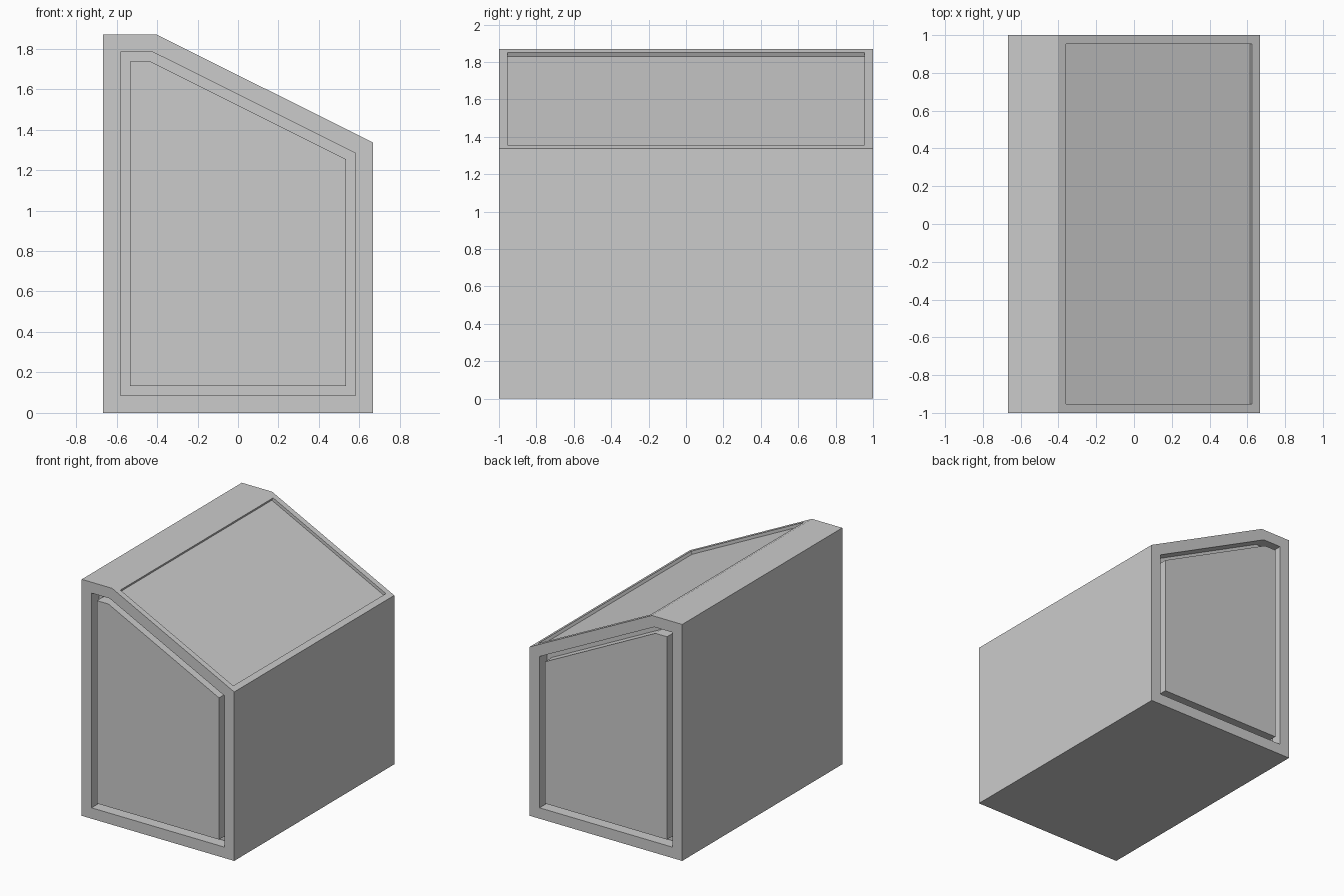
import bpy, bmesh
from mathutils import Vector

if "Cube" in bpy.data.objects:
    bpy.data.objects.remove(bpy.data.objects["Cube"])

# Side profile (x, z) of the slant-topped case
PROFILE = [(-0.667, 0), (0.667, 0), (0.667, 1.336), (-0.402, 1.87), (-0.667, 1.87)]


def step(bm, face, inset, depth):
    """Inset a face, or push it along its normal; the face stays the inner one."""
    bmesh.ops.inset_individual(bm, faces=[face], thickness=inset,
                               depth=depth, use_even_offset=True)


# Solid case, extruded front to back
bm = bmesh.new()
front = bm.faces.new([bm.verts.new((x, -1, z)) for x, z in PROFILE])
back = bm.faces.new([bm.verts.new((x, 1, z)) for x, z in reversed(PROFILE)])
fv = list(front.verts)
bv = list(back.verts)[::-1]
sides = []
for i in range(len(fv)):
    j = (i + 1) % len(fv)
    sides.append(bm.faces.new((fv[j], fv[i], bv[i], bv[j])))
bmesh.ops.recalc_face_normals(bm, faces=bm.faces[:])
bm.normal_update()

# Groove around a flush panel on the front and back
for face in (front, back):
    step(bm, face, 0.086, 0)
    step(bm, face, 0, -0.09)
    step(bm, face, 0.047, 0)
    step(bm, face, 0, 0.09)

# Shallow recess in the sloping top
slope = max(sides, key=lambda f: f.normal.dot(Vector((1, 0, 2)).normalized()))
step(bm, slope, 0.046, 0)
step(bm, slope, 0, -0.024)

mesh = bpy.data.meshes.new("slanted_case")
bm.to_mesh(mesh)
bm.free()
case = bpy.data.objects.new("slanted_case", mesh)
bpy.context.collection.objects.link(case)
